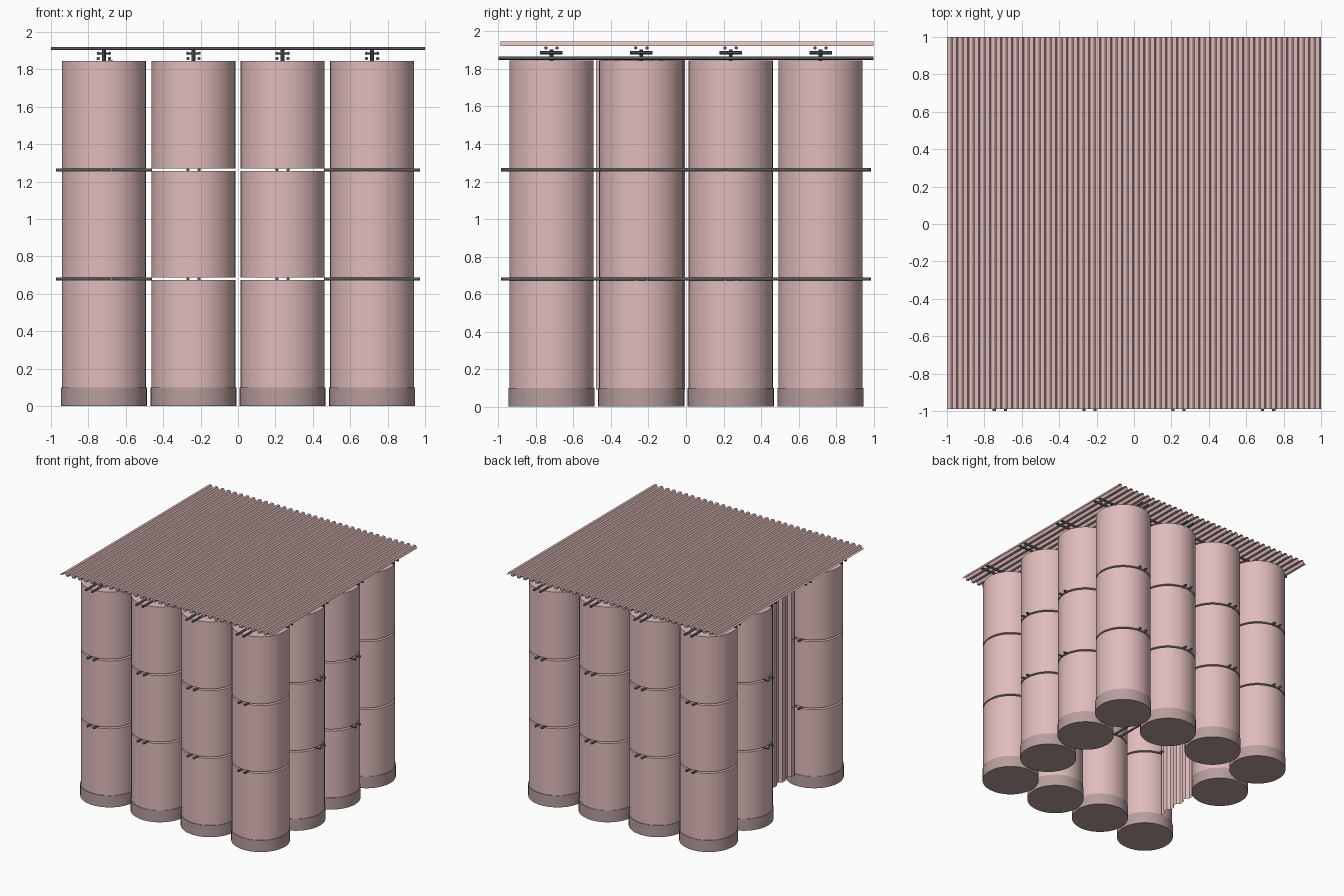
import bpy, bmesh, math
from mathutils import Matrix, Vector

if "Cube" in bpy.data.objects:
    bpy.data.objects.remove(bpy.data.objects["Cube"])

def material(name, col):
    m = bpy.data.materials.new(name)
    m.diffuse_color = (*col, 1)
    m.use_nodes = True
    m.node_tree.nodes["Principled BSDF"].inputs["Base Color"].default_value = m.diffuse_color
    return m

PINK = material("painted_steel", (0.75, 0.50, 0.50))
DULL = material("base_steel", (0.48, 0.34, 0.34))
DARK = material("dark_rod", (0.10, 0.10, 0.10))

def finish(name, bm, mat, smooth=True):
    me = bpy.data.meshes.new(name)
    bm.to_mesh(me)
    bm.free()
    ob = bpy.data.objects.new(name, me)
    bpy.context.collection.objects.link(ob)
    me.materials.append(mat)
    if smooth:
        bpy.ops.object.select_all(action='DESELECT')
        ob.select_set(True)
        bpy.context.view_layer.objects.active = ob
        bpy.ops.object.shade_smooth_by_angle(angle=math.radians(40))
    return ob

def add_cyl(bm, a, b, r, n):
    """Capped cylinder between two points."""
    a, b = Vector(a), Vector(b)
    d = b - a
    rot = Vector((0, 0, 1)).rotation_difference(d).to_matrix().to_4x4()
    bmesh.ops.create_cone(bm, cap_ends=True, segments=n, radius1=r, radius2=r,
                          depth=d.length, matrix=Matrix.Translation((a + b) / 2) @ rot)

def corrugated(name, length, extrude, periods, height, place):
    """Trapezoid-wave sheet: wave along u, extruded along v; place(u, v, w) maps to xyz."""
    bm = bmesh.new()
    p = length / periods
    pts = []
    for i in range(periods):
        for f, h in ((0, 0), (0.35, 0), (0.5, 1), (0.85, 1)):
            pts.append(((i + f) * p, h * height))
    pts.append((length, 0))
    rows = [[bm.verts.new(place(u, v, w)) for u, w in pts] for v in extrude]
    for i in range(len(pts) - 1):
        bm.faces.new((rows[0][i], rows[0][i + 1], rows[1][i + 1], rows[1][i]))
    return finish(name, bm, PINK, smooth=False)

C = (-0.717, -0.238, 0.238, 0.717)
# perimeter grid, leaving the doorway on the left side open
SPOTS = [(x, y) for x in C for y in C
         if (abs(x) > 0.5 or abs(y) > 0.5) and (x, y) != (C[0], C[1])]
SEAMS = (0.68, 1.263)
LEVELS = ((0.1, 0.673), (0.687, 1.256), (1.27, 1.846))
R = 0.009

# drum columns, each on a wider base
drums, bases = bmesh.new(), bmesh.new()
for x, y in SPOTS:
    add_cyl(bases, (x, y, 0), (x, y, 0.1), 0.23, 40)
    for z0, z1 in LEVELS:
        add_cyl(drums, (x, y, z0), (x, y, z1), 0.225, 40)
finish("drum_columns", drums, PINK)
finish("column_bases", bases, DULL)

# paired spacer rods between stacked drums
rods = bmesh.new()
for z in SEAMS:
    for s in (-0.03, 0.03):
        for x, y in SPOTS:
            if abs(y) > 0.5 and abs(x) > 0.5:
                add_cyl(rods, (x + s, y - 0.262, z), (x + s, y + 0.262, z), R, 10)
            elif abs(x) > 0.5:
                add_cyl(rods, (x - 0.257, y + s, z), (x + 0.257, y + s, z), R, 10)
        for x in C[1:3]:
            add_cyl(rods, (x + s, -0.985, z), (x + s, 0.985, z), R, 10)
finish("spacer_rods", rods, DARK)

# roof support rods in both directions
roof_rods = bmesh.new()
for c in C:
    for s in (-0.03, 0.03):
        add_cyl(roof_rods, (c + s, -1, 1.858), (c + s, 1, 1.858), R, 10)
        add_cyl(roof_rods, (-1, c + s, 1.912), (1, c + s, 1.912), R, 10)
finish("roof_rods", roof_rods, DARK)

# clamps tying the roof rods together above each column
clamps = bmesh.new()
for x, y in SPOTS:
    for s in (-0.03, 0.03):
        add_cyl(clamps, (x + s, y - 0.06, 1.886), (x + s, y + 0.06, 1.886), R, 8)
    add_cyl(clamps, (x - 0.035, y, 1.886), (x + 0.035, y, 1.886), 0.005, 8)
    add_cyl(clamps, (x, y, 1.846), (x, y, 1.905), 0.01, 8)
finish("rod_clamps", clamps, DARK)

# corrugated roof and door sheet
corrugated("roof_sheet", 2.0, (-0.99, 1.0), 34, 0.024,
           lambda u, v, w: (u - 1, v, 1.921 + w))
corrugated("door_sheet", 0.475, (0.09, 1.85), 4, 0.025,
           lambda u, v, w: (-0.695 + w, u - 0.479, v))
